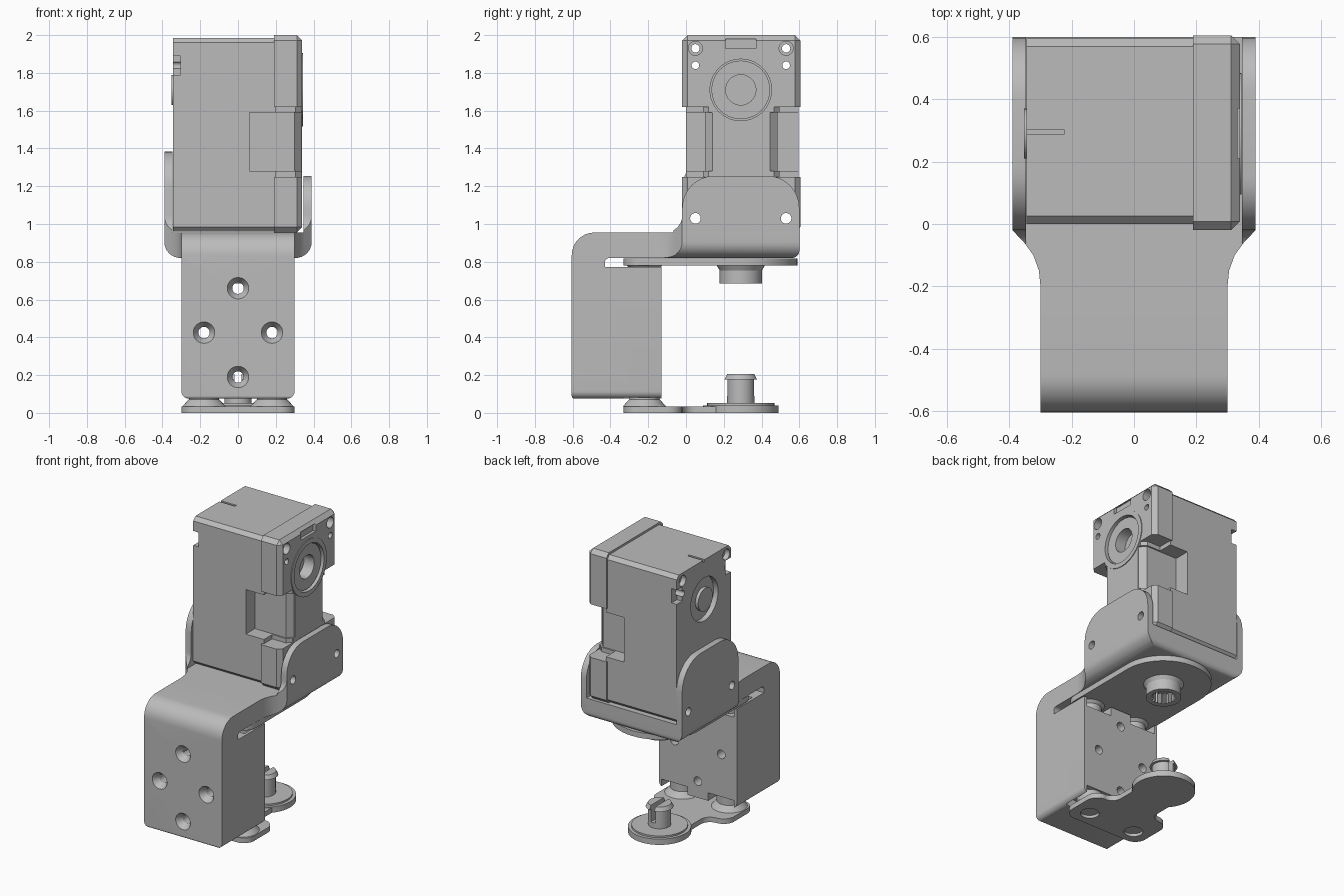
import bpy, bmesh, math
from mathutils import Vector

if "Cube" in bpy.data.objects:
    bpy.data.objects.remove(bpy.data.objects["Cube"])

grey = bpy.data.materials.new("plain_grey")
grey.diffuse_color = (0.5, 0.5, 0.5, 1)
grey.use_nodes = True
grey.node_tree.nodes["Principled BSDF"].inputs["Base Color"].default_value = grey.diffuse_color
CY, CZ = 0.29, 1.71          # output shaft axis


# ---------- helpers ----------
def prism(name, axis, pts, lo, hi, top=None):
    """Extrude a 2D outline along x (y,z), y (x,z) or z (x,y)."""
    place = {'x': lambda u, v, w: (w, u, v),
             'y': lambda u, v, w: (u, w, v),
             'z': lambda u, v, w: (u, v, w)}[axis]
    bm = bmesh.new()
    a = [bm.verts.new(place(u, v, lo)) for u, v in pts]
    b = [bm.verts.new(place(u, v, hi)) for u, v in (top or pts)]
    bm.faces.new(a)
    bm.faces.new(b)
    for i in range(len(a)):
        j = (i + 1) % len(a)
        bm.faces.new((a[i], a[j], b[j], b[i]))
    bmesh.ops.recalc_face_normals(bm, faces=bm.faces)
    me = bpy.data.meshes.new(name)
    bm.to_mesh(me)
    bm.free()
    me.materials.append(grey)
    ob = bpy.data.objects.new(name, me)
    bpy.context.collection.objects.link(ob)
    return ob


def circle(c, r, n=40):
    return [(c[0] + r * math.cos(2 * math.pi * i / n),
             c[1] + r * math.sin(2 * math.pi * i / n)) for i in range(n)]


def cyl(name, axis, c, r, lo, hi, r2=None):
    return prism(name, axis, circle(c, r), lo, hi, circle(c, r2) if r2 else None)


def box(name, x0, x1, y0, y1, z0, z1):
    return prism(name, 'z', [(x0, y0), (x1, y0), (x1, y1), (x0, y1)], z0, z1)


def rounded(corners, seg=8):
    """Outline from (u, v, radius) corners; seg=1 gives chamfers."""
    out, n = [], len(corners)
    for i, (u, v, r) in enumerate(corners):
        p = Vector((u, v))
        if r == 0:
            out.append((u, v))
            continue
        d1 = (Vector(corners[i - 1][:2]) - p).normalized()
        d2 = (Vector(corners[(i + 1) % n][:2]) - p).normalized()
        half = d1.angle(d2) / 2
        c = p + (d1 + d2).normalized() * (r / math.sin(half))
        s = p + d1 * (r / math.tan(half)) - c
        e = p + d2 * (r / math.tan(half)) - c
        turn = s.angle_signed(e)
        for k in range(seg + 1):
            t = -turn * k / seg
            out.append((c.x + s.x * math.cos(t) - s.y * math.sin(t),
                        c.y + s.x * math.sin(t) + s.y * math.cos(t)))
    return out


def boolean(ob, cutters, op='DIFFERENCE', keep=False):
    for c in cutters:
        m = ob.modifiers.new("cut", 'BOOLEAN')
        m.operation, m.solver, m.object = op, 'EXACT', c
        dg = bpy.context.evaluated_depsgraph_get()
        dg.update()
        me = bpy.data.meshes.new_from_object(ob.evaluated_get(dg))
        ob.modifiers.clear()
        ob.data = me
    if not keep:
        for c in cutters:
            bpy.data.objects.remove(c)


# ---------- bracket: leg, arm, cradle ----------
side = [(0.3, -0.62), (0.3, -0.2), (0.305, -0.15), (0.323, -0.1), (0.352, -0.06), (0.39, -0.02), (0.39, 0.7)]
plan = prism("plan_cutter", 'z', side + [(-x, y) for x, y in reversed(side)], 0, 1.6)
front = prism("front_cutter", 'y', rounded([
    (-0.3, 0.075, 0.04), (0.3, 0.075, 0.04), (0.3, 0.82, 0), (0.39, 0.82, 0.085),
    (0.39, 1.6, 0), (-0.39, 1.6, 0), (-0.39, 0.82, 0.085), (-0.3, 0.82, 0)]), -0.8, 0.8)
arm = prism("bracket_arm", 'x', rounded([
    (-0.605, 0.075, 0.015), (-0.605, 0.955, 0.12), (0.6, 0.955, 0), (0.6, 0.82, 0.04),
    (-0.43, 0.82, 0.025), (-0.43, 0.772, 0), (-0.13, 0.772, 0), (-0.13, 0.075, 0)]), -0.5, 0.5)
flanges = []
for name, x0, x1, top, r in (("left_flange", -0.41, -0.347, 1.385, 0.2),
                             ("right_flange", 0.347, 0.41, 1.255, 0.17)):
    flanges.append(prism(name, 'x', rounded([
        (-0.15, 0.82, 0), (-0.15, 0.955, 0), (-0.02, 0.955, 0.09), (-0.02, top, r),
        (0.6, top, r), (0.6, 0.82, 0.06)]), x0, x1))
for ob in [arm] + flanges:
    boolean(ob, [plan, front], 'INTERSECT', keep=True)
for c in (plan, front):
    bpy.data.objects.remove(c)

# countersunk screw holes and bearing notches in the leg
for x, z in ((0, 0.66), (0, 0.19), (0.18, 0.425), (-0.18, 0.425)):
    boolean(arm, [cyl("c", 'y', (x, z), 0.03, -0.8, 0.1),
                  cyl("c", 'y', (x, z), 0.06, -0.61, -0.56, 0.028)])
for x in (-0.18, 0.18):
    boolean(arm, [box("c", x - 0.1, x + 0.1, -0.33, -0.1, 0.0, 0.13),
                  box("c", x - 0.1, x + 0.1, -0.33, -0.1, 0.71, 0.79)])

# ---------- servo body ----------
body = prism("servo_body", 'x', rounded([
    (0, 0.96, 0.025), (0.595, 0.96, 0.025), (0.595, 1.985, 0.025), (0, 1.985, 0.025)], 1), -0.345, 0.2)
cap = box("servo_cap", 0.19, 0.34, -0.02, 0.605, 0.955, 2.0)
bm = bmesh.new()
bm.from_mesh(cap.data)
edges = [e for e in bm.edges if max(v.co.x for v in e.verts) > 0.3]
bmesh.ops.bevel(bm, geom=edges, offset=0.028, segments=1, affect='EDGES')
bm.to_mesh(cap.data)
bm.free()


def flip(pts, m):
    return [(x, 0.585 - y) for x, y in pts] if m else pts


# side pockets, mirrored front to back
for m in (False, True):
    pocket = [(0.06, -0.1), (0.5, -0.1), (0.5, 0.14), (0.335, 0.14), (0.3, 0.1), (0.06, 0.1)]
    relief = [(0.18, -0.1), (0.5, -0.1), (0.5, 0.12), (0.335, 0.12), (0.305, 0.09), (0.18, 0.09)]
    for ob in (body, cap):
        boolean(ob, [prism("c", 'z', flip(pocket, m), 1.28, 1.59)])
    boolean(cap, [prism("c", 'z', flip(relief, m), 1.25, 1.62)])

# screw holes through the casing
for y in (0.05, 0.53):
    for z, r in ((1.93, 0.022), (1.84, 0.02), (1.03, 0.028)):
        for ob in (body, cap):
            boolean(ob, [cyl("c", 'x', (y, z), r, -0.5, 0.5)])
    for ob in flanges:
        boolean(ob, [cyl("c", 'x', (y, 1.03), 0.028, -0.5, 0.5)])
    boolean(cap, [cyl("c", 'x', (y, 1.93), 0.037, 0.29, 0.5)])
    boolean(body, [cyl("c", 'x', (y, 1.93), 0.037, -0.5, -0.31)])
    y0 = -0.1 if y < 0.3 else 0.535
    boolean(body, [box("c", -0.5, -0.305, y0, y0 + 0.16, 1.79, 1.89)])

# top groove, cap label recess, shaft recesses
boolean(body, [box("c", -0.5, -0.225, 0.287, 0.303, 1.97, 2.1),
               cyl("c", 'x', (CY, CZ), 0.15, -0.5, -0.31)])
boolean(cap, [box("c", 0.32, 0.5, 0.21, 0.37, 1.93, 1.98),
              cyl("c", 'x', (CY, CZ), 0.165, 0.25, 0.5)])
ring = cyl("shaft_ring", 'x', (CY, CZ), 0.195, 0.2, 0.345)
boolean(ring, [cyl("c", 'x', (CY, CZ), 0.163, 0.25, 0.5)])
disc = cyl("shaft_disc", 'x', (CY, CZ), 0.155, 0.22, 0.328)
boolean(disc, [cyl("c", 'x', (CY, CZ), 0.08, 0.25, 0.5)])
cyl("rear_shaft", 'x', (CY, CZ), 0.08, -0.33, -0.353)

# ---------- upper horn plate with splined socket ----------
prism("upper_plate", 'z', rounded([
    (-0.3, -0.33, 0.1), (0.3, -0.33, 0.1), (0.3, 0.59, 0.295), (-0.3, 0.59, 0.295)], 14), 0.78, 0.818)
socket = cyl("spline_socket", 'z', (0, CY), 0.112, 0.685, 0.79)
teeth = [((0.068 + 0.012 * (i // 2 % 2)) * math.cos(i * math.pi / 36),
          CY + (0.068 + 0.012 * (i // 2 % 2)) * math.sin(i * math.pi / 36)) for i in range(72)]
boolean(socket, [prism("c", 'z', teeth, 0.6, 0.77)])
cyl("socket_flare", 'z', (0, CY), 0.112, 0.755, 0.785, 0.13)

# ---------- lower horn plate with clip post ----------
lobe = [(0.3, -0.33, 0.08), (0.3, -0.02, 0.08), (0.15, -0.02, 0.07), (0.15, 0.2, 0)]
lower = prism("lower_plate", 'z', rounded(
    [(-x, y, r) for x, y, r in reversed(lobe)] + lobe), 0, 0.035)
boolean(lower, [cyl("c", 'z', (x, -0.22), 0.06, -0.1, 0.1) for x in (-0.18, 0.18)])
cyl("lower_disc", 'z', (0, CY), 0.2, 0, 0.04)
cyl("lower_disc_step", 'z', (0, CY), 0.178, 0.03, 0.052)
post = cyl("clip_post", 'z', (0, CY), 0.072, 0.03, 0.18)
head = cyl("clip_head", 'z', (0, CY), 0.088, 0.178, 0.205, 0.074)
for ob in (post, head):
    boolean(ob, [box("c", -0.018, 0.018, 0, 0.6, 0.09, 0.3)])

# bearing feet between the plates and the leg
for x in (-0.18, 0.18):
    cyl("lower_foot", 'z', (x, -0.22), 0.115, 0.034, 0.072, 0.08)
    cyl("lower_foot_stem", 'z', (x, -0.22), 0.08, 0.02, 0.135)
    cyl("upper_foot", 'z', (x, -0.22), 0.075, 0.762, 0.782, 0.095)
    cyl("upper_foot_stem", 'z', (x, -0.22), 0.075, 0.7, 0.77)

# smooth curves, keep edges sharp
for ob in list(bpy.context.scene.objects):
    bpy.ops.object.select_all(action='DESELECT')
    ob.select_set(True)
    bpy.context.view_layer.objects.active = ob
    bpy.ops.object.shade_smooth_by_angle(angle=math.radians(30))
